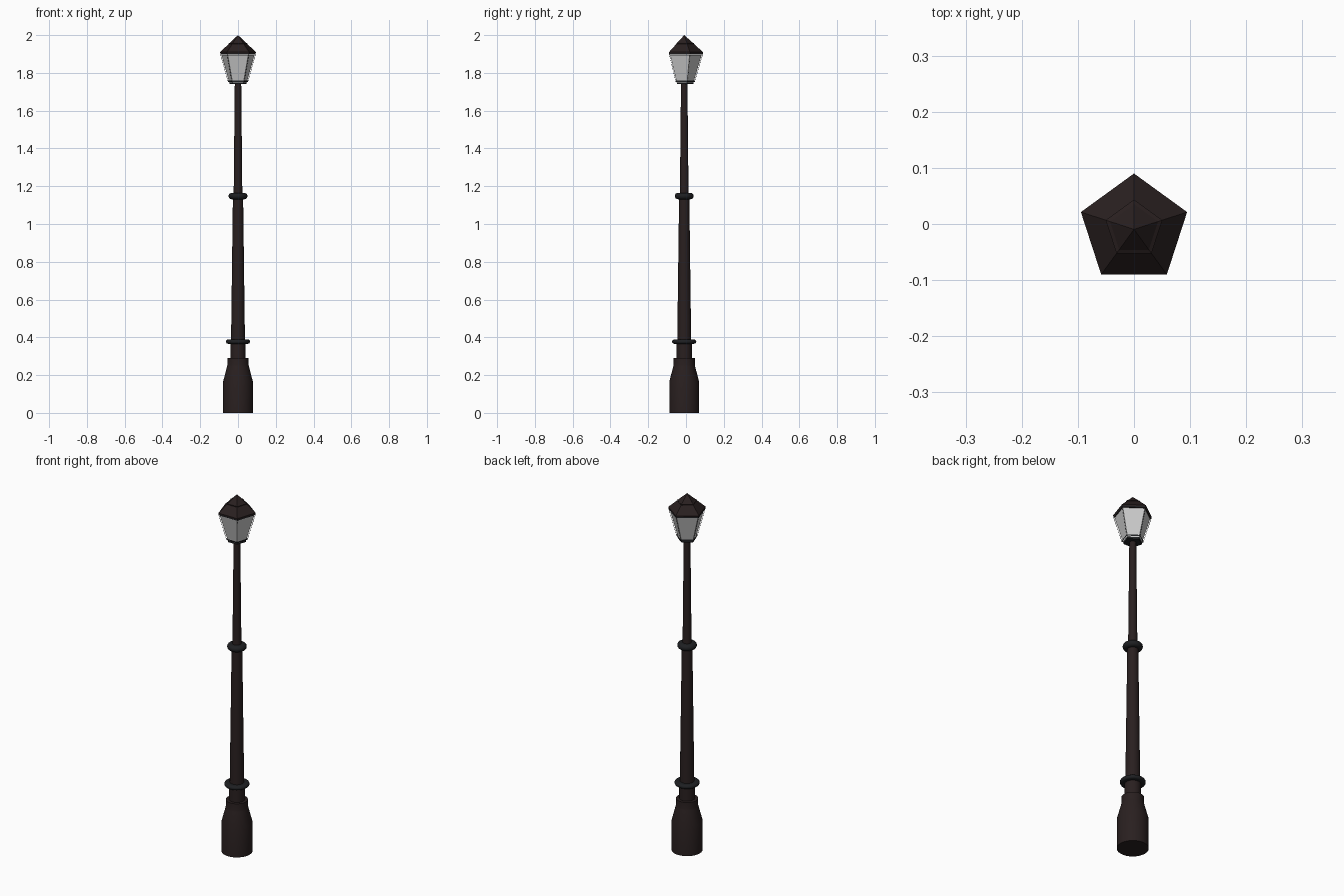
import bpy, bmesh
from math import sin, cos, pi, radians

if "Cube" in bpy.data.objects:
    bpy.data.objects.remove(bpy.data.objects["Cube"])

AXIS_Y = -0.0095  # the lantern pentagon is centred on its bounds, so the pole axis sits slightly forward


def material(name, rgb):
    m = bpy.data.materials.new(name)
    m.diffuse_color = (*rgb, 1)
    m.use_nodes = True
    m.node_tree.nodes["Principled BSDF"].inputs["Base Color"].default_value = m.diffuse_color
    return m


IRON = material("brown_iron", (0.022, 0.014, 0.014))
DARK = material("dark_iron", (0.013, 0.014, 0.016))
GLASS = material("glass", (0.55, 0.56, 0.56))


def finish(name, bm, mat, smooth):
    bmesh.ops.recalc_face_normals(bm, faces=bm.faces[:])
    me = bpy.data.meshes.new(name)
    bm.to_mesh(me)
    bm.free()
    if smooth:
        me.shade_smooth()
        me.set_sharp_from_angle(angle=radians(30))
    me.materials.append(mat)
    ob = bpy.data.objects.new(name, me)
    ob.location.y = AXIS_Y
    bpy.context.collection.objects.link(ob)
    return ob


def lathe_mesh(profile, n, caps=True):
    """Sweep (radius, z) points round the axis; first corner points to +y."""
    bm = bmesh.new()
    rings = []
    for r, z in profile:
        if r == 0:
            rings.append([bm.verts.new((0, 0, z))] * n)
        else:
            rings.append([bm.verts.new((-r * sin(2 * pi * i / n), r * cos(2 * pi * i / n), z))
                          for i in range(n)])
    for a, b in zip(rings, rings[1:]):
        for i in range(n):
            j = (i + 1) % n
            bm.faces.new(list(dict.fromkeys((a[i], a[j], b[j], b[i]))))
    if caps:
        for r in (rings[0], rings[-1]):
            if r[0] is not r[1]:
                bm.faces.new(r)
    return bm


def lathe(name, profile, mat, n=32):
    return finish(name, lathe_mesh(profile, n), mat, n > 5)


def collar(name, z, r, h, inner):
    """Ring with a rounded rim."""
    e = h / 2
    arc = [(r - e + e * cos(t), z + e * sin(t)) for t in [radians(-90 + 22.5 * k) for k in range(9)]]
    lathe(name, [(inner, z - e)] + arc + [(inner, z + e)], DARK)


# base and pole
lathe("base", [(0.079, 0), (0.079, 0.165), (0.058, 0.245), (0.056, 0.255), (0.056, 0.29), (0.04, 0.29)], IRON)
lathe("pole_foot", [(0.04, 0.285), (0.04, 0.375)], IRON)
lathe("lower_pole", [(0.037, 0.37), (0.027, 1.15)], IRON)
lathe("upper_pole", [(0.023, 1.15), (0.017, 1.75)], IRON)
collar("lower_collar", 0.377, 0.064, 0.022, 0.03)
collar("middle_collar", 1.148, 0.050, 0.034, 0.02)

# lantern floor
lathe("lantern_floor", [(0.048, 1.74), (0.048, 1.75)], DARK, 5)

# glass body
lathe("lantern_glass", [(0.05, 1.75), (0.053, 1.763), (0.092, 1.895)], GLASS, 5)

# five-sided frame with open windows
bm = lathe_mesh([(0.056, 1.76), (0.0985, 1.905)], 5, caps=False)
panes = bm.faces[:]
bmesh.ops.inset_individual(bm, faces=panes, thickness=0.011)
bmesh.ops.delete(bm, geom=panes, context='FACES')
frame = finish("lantern_frame", bm, DARK, False)
solid = frame.modifiers.new("thickness", 'SOLIDIFY')
solid.thickness = 0.007
solid.offset = -1

# roof and cap
lathe("lantern_roof", [(0.0945, 1.898), (0.0995, 1.905), (0.0995, 1.91), (0.053, 1.952)], IRON, 5)
lathe("roof_cap", [(0.046, 1.945), (0.053, 1.956), (0.045, 1.96), (0, 2.0)], IRON, 5)
